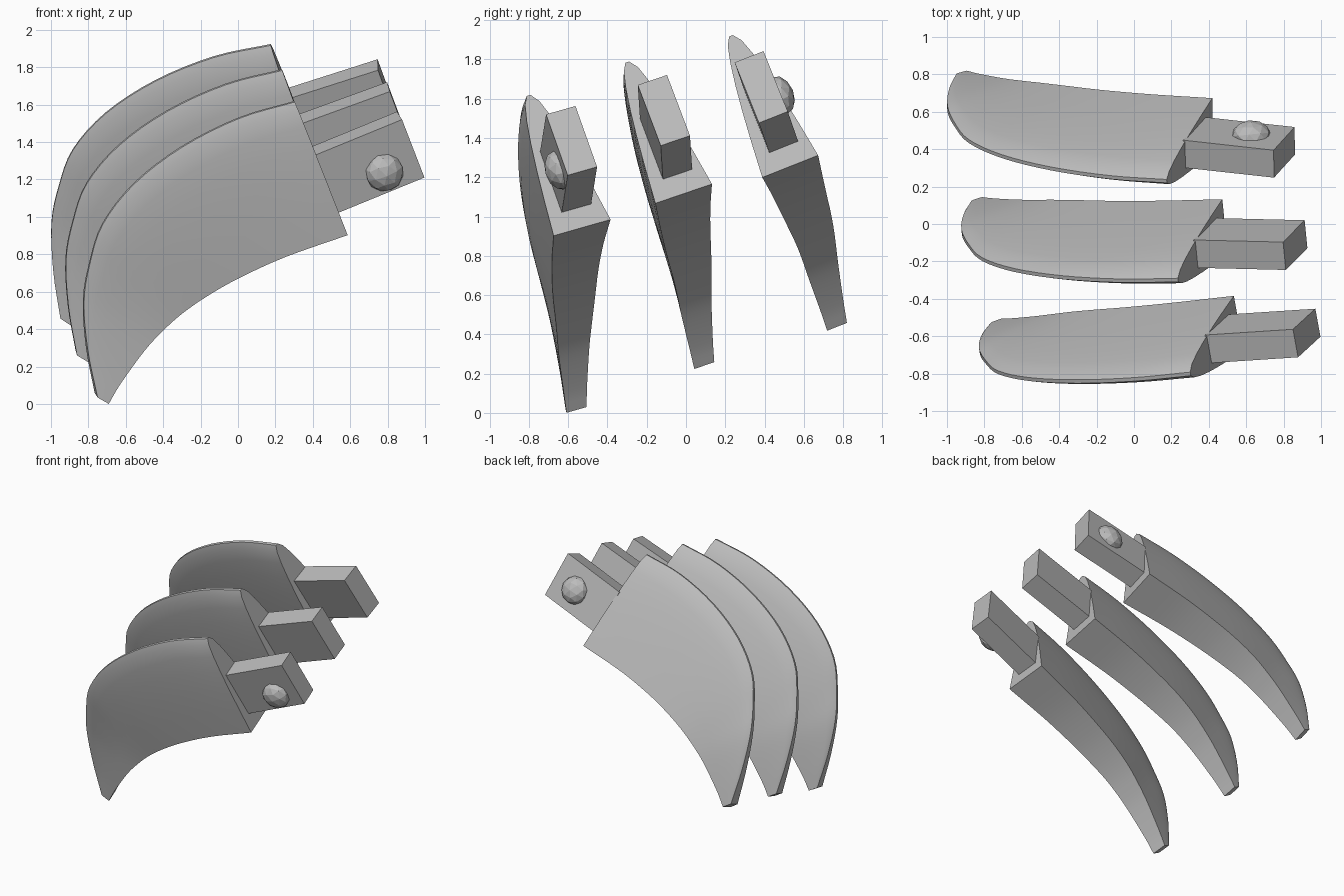
import bpy, bmesh
from math import radians
from mathutils import Vector, Matrix

cube = bpy.data.objects.get("Cube")
if cube:
    bpy.data.objects.remove(cube, do_unlink=True)

grey = bpy.data.materials.new("plain grey")
grey.use_nodes = True
grey.diffuse_color = (0.5, 0.5, 0.5, 1)
grey.node_tree.nodes["Principled BSDF"].inputs["Base Color"].default_value = grey.diffuse_color

# Claw frame: length, width and height axes of one tilted blade
height = Vector((-0.342, -0.314, 0.885)).normalized()
length = Vector((0.923, 0.06, 0.379))
width = height.cross(length).normalized()
length = width.cross(height)
frame = Matrix((length, width, height)).transposed().to_4x4()

# Stations along the blade: ridge (length, width, height), belly (same), half widths of both
STATIONS = [
    ((0, -.012, 0), (0, .02, -.77), (.01, .153)),
    ((-.31, -.012, .033), (-.355, .023, -.757), (.01, .138)),
    ((-.65, -.012, .005), (-.63, .023, -.773), (.01, .125)),
    ((-.96, -.01, -.085), (-.82, .022, -.802), (.01, .115)),
    ((-1.195, -.005, -.23), (-.98, .018, -.843), (.01, .103)),
    ((-1.335, .005, -.41), (-1.11, .008, -.893), (.012, .092)),
    ((-1.44, .012, -.60), (-1.24, -.006, -.957), (.018, .081)),
    ((-1.515, -.005, -.85), (-1.42, -.027, -1.075), (.03, .063)),
    ((-1.56, -.035, -1.10), (-1.517, -.04, -1.152), (.045, .054)),
]
STEPS, SIDE = 4, 6


def spline(points):
    """Smooth path through the points"""
    p = [2 * points[0] - points[1]] + points + [2 * points[-1] - points[-2]]
    path = []
    for i in range(1, len(p) - 2):
        a, b, c, d = p[i - 1:i + 3]
        for k in range(STEPS):
            t = k / STEPS
            path.append(b + (c - a) * t / 2 + (a - b * 2.5 + c * 2 - d / 2) * t ** 2
                        + ((b - c) * 3 + d - a) * t ** 3 / 2)
    return path + [points[-1]]


def finish(bm, name, matrix):
    bmesh.ops.recalc_face_normals(bm, faces=bm.faces)
    mesh = bpy.data.meshes.new(name)
    bm.to_mesh(mesh)
    bm.free()
    mesh.materials.append(grey)
    obj = bpy.data.objects.new(name, mesh)
    obj.matrix_world = matrix
    bpy.context.collection.objects.link(obj)
    return obj


def blade(name, matrix):
    """Curved wedge with rounded sides, narrow ridge and flat belly"""
    bm = bmesh.new()
    ridge, belly, halves = (spline([Vector(s[i]) for s in STATIONS]) for i in range(3))
    rings = []
    for top, low, (thin, wide) in zip(ridge, belly, halves):
        sides = []
        for sign, power in ((-1, .6), (1, .54)):
            row = []
            for k in range(SIDE + 1):
                t = (k / SIDE) ** 1.6
                w = thin + (wide - thin) * t ** power
                row.append(bm.verts.new(top.lerp(low, t) + Vector((0, sign * w, 0))))
            sides.append(row)
        rings.append(sides[0] + sides[1][::-1])
    for a, b in zip(rings, rings[1:]):
        for k in range(len(a)):
            j = (k + 1) % len(a)
            bm.faces.new((a[k], a[j], b[j], b[k]))
    bm.faces.new(rings[0])
    bm.faces.new(rings[-1])
    obj = finish(bm, name, matrix)
    bpy.ops.object.select_all(action='DESELECT')
    obj.select_set(True)
    bpy.context.view_layer.objects.active = obj
    bpy.ops.object.shade_smooth_by_angle(angle=radians(35))


def peg(name, matrix):
    """Square mounting bar at the blade root"""
    bm = bmesh.new()
    place = Matrix.Translation((.245, .026, -.485)) @ Matrix.Diagonal((.51, .158, .35, 1))
    bmesh.ops.create_cube(bm, size=1, matrix=place)
    finish(bm, name, matrix)


def stud(name, matrix, w, h):
    """Faceted rounded stud on the side of the bar"""
    bm = bmesh.new()
    place = Matrix.Translation((.31, w, h)) @ Matrix.Diagonal((1, .7, 1, 1))
    bmesh.ops.create_icosphere(bm, subdivisions=2, radius=.104, matrix=place)
    finish(bm, name, matrix)


# Three claws fanned out from front to back
ROOTS = (("front", (.30, -.79, 1.62)), ("middle", (.235, -.288, 1.79)), ("back", (.175, .24, 1.925)))
for i, (label, root) in enumerate(ROOTS):
    fan = (Matrix.Rotation(radians(.7 * i), 4, 'Y') @ Matrix.Rotation(radians(-5 * i), 4, height)
           @ Matrix.Rotation(radians(1.2 * i), 4, length))
    matrix = Matrix.Translation(root) @ fan @ frame
    blade(label + "_claw_blade", matrix)
    peg(label + "_claw_peg", matrix)
    if label == "front":
        stud("front_stud", matrix, -.05, -.55)
    if label == "back":
        stud("back_stud", matrix, .1, -.5)
